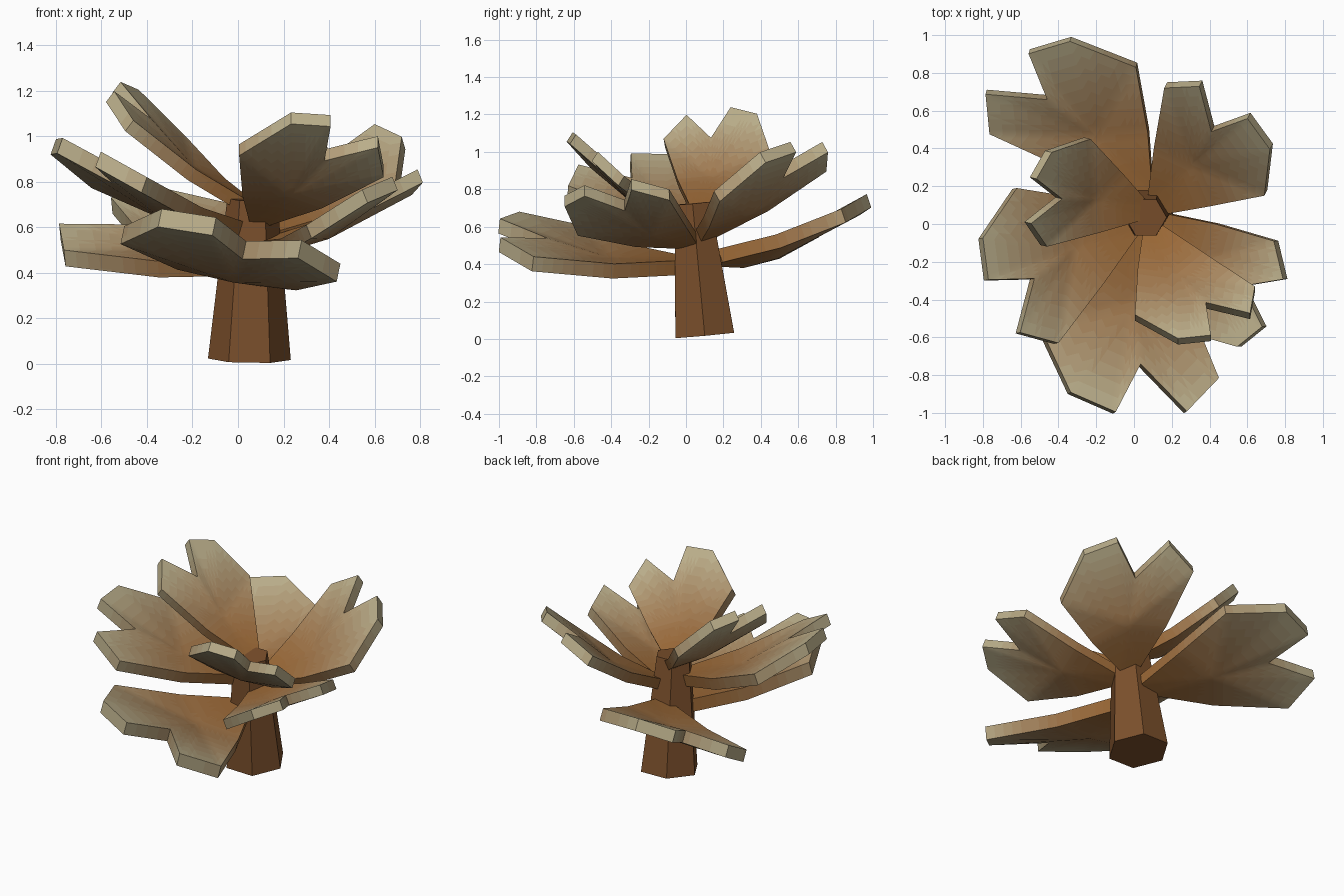
import bpy, bmesh, math
from mathutils import Vector, Matrix

if "Cube" in bpy.data.objects:
    bpy.data.objects.remove(bpy.data.objects["Cube"])


def material(name, rgb):
    m = bpy.data.materials.new(name)
    m.diffuse_color = (*rgb, 1)
    m.use_nodes = True
    m.node_tree.nodes["Principled BSDF"].inputs["Base Color"].default_value = m.diffuse_color
    return m


# Colour ramp from brown leaf root to pale leaf tip
ROOT, TIP, STEPS = Vector((.32, .135, .035)), Vector((.50, .43, .26)), 14
ramp = [material(f"leaf_tone_{i}", ROOT.lerp(TIP, (i / (STEPS - 1)) ** 2.2)) for i in range(STEPS)]
bark = material("bark", (.20, .08, .025))


def add_object(name, bm, mats):
    me = bpy.data.meshes.new(name)
    bm.to_mesh(me)
    bm.free()
    for m in mats:
        me.materials.append(m)
    ob = bpy.data.objects.new(name, me)
    bpy.context.collection.objects.link(ob)
    return ob


# Stem: six-sided, tapered and leaning slightly forward, one corner pointing along x
low, high = Vector((.05, .10, .02)), Vector((.063, .035, .725))
axis = high - low
bm = bmesh.new()
bmesh.ops.create_cone(bm, cap_ends=True, segments=6, radius1=.182, radius2=.11, depth=axis.length)
corner = bm.verts[:][0].co
turn = Matrix.Rotation(-math.atan2(corner.y, corner.x), 4, 'Z')
lean = Vector((0, 0, 1)).rotation_difference(axis).to_matrix().to_4x4()
bmesh.ops.transform(bm, matrix=Matrix.Translation((low + high) / 2) @ lean @ turn, verts=bm.verts)
add_object("stem", bm, [bark])

# Leaf outline: share of the large-lobe side, share of the small-lobe side, lift
OUTLINE = [(.06, -.06, 0), (.5, -.05, -.03), (1, 0, 0), (1.03, .42, .08), (.80, .70, .08),
           (.47, .60, .025), (.33, 1.005, .055), (0, 1, 0), (-.05, .5, -.03), (-.06, .06, 0)]
CENTRE = (.3, .3, -.06)
THICK = .095


def leaf(name, root, side_a, side_b):
    root = Vector(root)
    da, db = Vector(side_a) - root, Vector(side_b) - root
    normal = da.cross(db).normalized()
    size = (da.length + db.length) / 2

    def place(p, drop):
        return root + da * p[0] + db * p[1] + normal * (p[2] - drop) * size

    bm = bmesh.new()
    top = [bm.verts.new(place(p, 0)) for p in OUTLINE]
    bot = [bm.verts.new(place(p, THICK)) for p in OUTLINE]
    ct, cb = bm.verts.new(place(CENTRE, 0)), bm.verts.new(place(CENTRE, THICK))
    for i in range(len(top)):
        j = (i + 1) % len(top)
        bm.faces.new((ct, top[i], top[j]))
        bm.faces.new((cb, bot[j], bot[i]))
        bm.faces.new((top[i], bot[i], bot[j], top[j]))
    bmesh.ops.subdivide_edges(bm, edges=bm.edges[:], cuts=7, use_grid_fill=True)
    bmesh.ops.recalc_face_normals(bm, faces=bm.faces)
    # Tone by distance from the root
    for f in bm.faces:
        t = (f.calc_center_median() - root).length / (1.2 * size)
        f.material_index = max(0, min(STEPS - 1, int(t * STEPS)))
    ob = add_object(name, bm, ramp)
    bpy.ops.object.select_all(action='DESELECT')
    ob.select_set(True)
    bpy.context.view_layer.objects.active = ob
    bpy.ops.object.shade_smooth_by_angle(angle=math.radians(30))


# Root point and the two outer side corners of each leaf
leaf("leaf_back_left", (.05, .15, .47), (.01, .83, .695), (-.765, .475, .50))
leaf("leaf_back_right", (.10, .08, .58), (.69, .15, .79), (.16, .72, .95))
leaf("leaf_top_left", (.08, .06, .70), (-.23, .45, 1.0), (-.46, -.12, 1.07))
leaf("leaf_left", (.03, .02, .62), (-.62, .19, .84), (-.40, -.63, .82))
leaf("leaf_front_low", (.05, 0, .43), (-.50, -.54, .605), (.45, -.815, .44))
leaf("leaf_front_top", (.09, 0, .66), (.005, -.48, .965), (.64, -.33, .87))
leaf("leaf_right", (.12, .03, .55), (.30, -.58, .61), (.74, -.09, .80))
